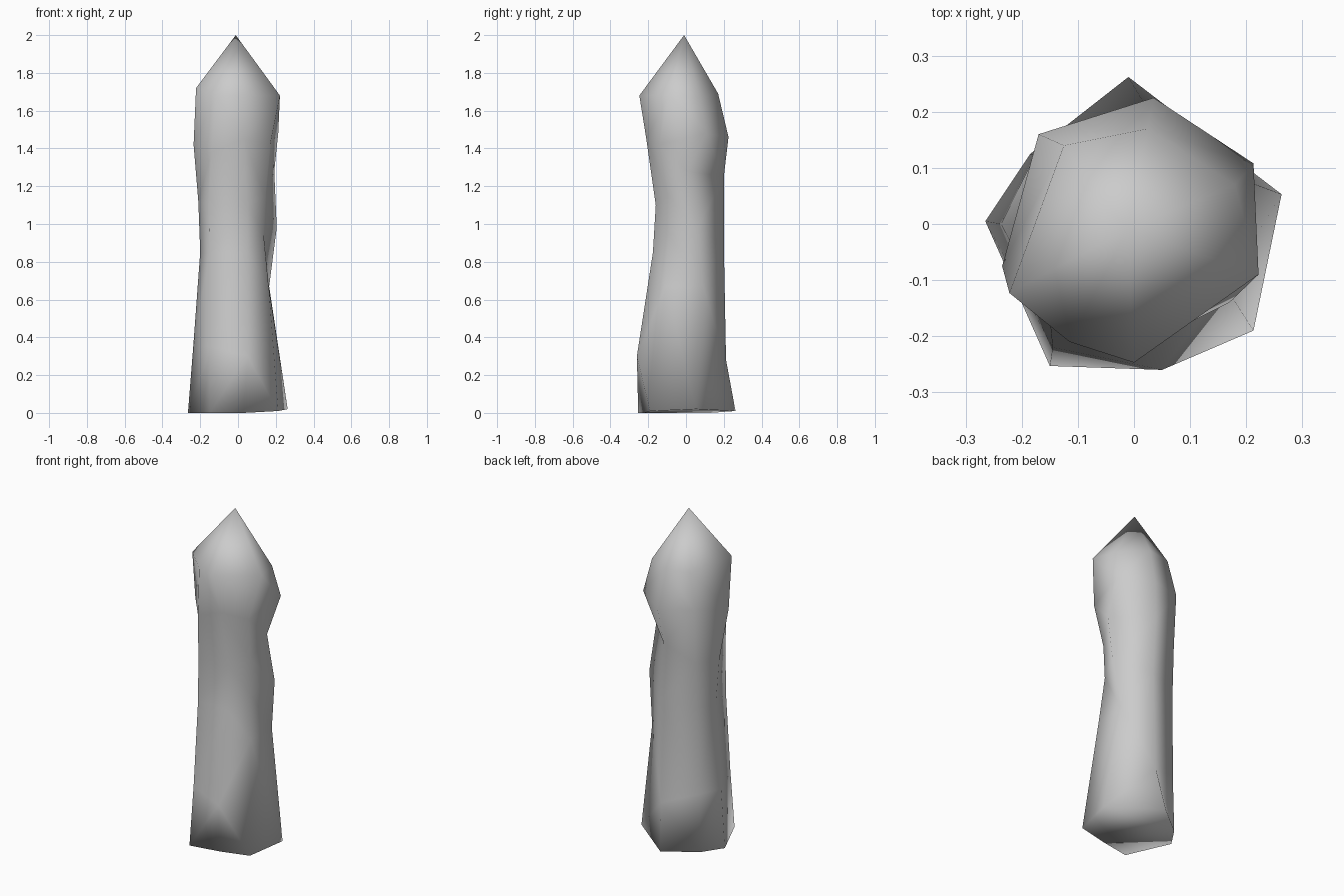
import bpy, bmesh

# Irregular stone pillar: stacked uneven rings of seven corners
# order per ring: west, south-west, south, south-east, east, north, north-west
rings = [
    [(-.265, .005, 0), (-.15, -.253, 0), (.03, -.222, 0), (.213, -.19, .01), (.263, .053, .02), (-.01, .262, .01), (-.185, .125, 0)],
    [(-.237, .0, .35), (-.145, -.22, .35), (.05, -.26, .3), (.162, -.11, .67), (.165, .09, .67), (.02, .212, .28), (-.175, .125, .35)],
    [(-.2, .0, .85), (-.15, -.17, .85), (.05, -.175, .85), (.135, -.09, .95), (.205, .06, .98), (.03, .2, .9), (-.165, .135, .88)],
    [(-.21, -.02, 1.12), (-.155, -.16, 1.1), (.05, -.16, 1.1), (.145, -.09, 1.15), (.192, .005, 1.28), (.01, .2, 1.25), (-.165, .145, 1.15)],
    [(-.235, -.075, 1.42), (-.14, -.185, 1.38), (.03, -.21, 1.45), (.17, -.14, 1.42), (.213, .108, 1.48), (.035, .225, 1.46), (-.17, .16, 1.48)],
    [(-.222, -.123, 1.72), (-.115, -.21, 1.68), (0, -.247, 1.68), (.222, -.09, 1.68), (.18, .07, 1.67), (.025, .17, 1.69), (-.125, .14, 1.69)],
]
n = 7

bm = bmesh.new()
loops = [[bm.verts.new(p) for p in ring] for ring in rings]
apex = bm.verts.new((-.012, -.01, 2))

# Walls
for low, high in zip(loops, loops[1:]):
    for i in range(n):
        j = (i + 1) % n
        bm.faces.new((low[i], low[j], high[j], high[i]))

# Pointed tip and base
for i in range(n):
    bm.faces.new((loops[-1][i], loops[-1][(i + 1) % n], apex))
bm.faces.new(loops[0][::-1])
bmesh.ops.triangulate(bm, faces=bm.faces[:])
bmesh.ops.recalc_face_normals(bm, faces=bm.faces[:])
for f in bm.faces:
    f.smooth = True

mesh = bpy.data.meshes.new("stone_pillar")
bm.to_mesh(mesh)
bm.free()
bpy.context.collection.objects.link(bpy.data.objects.new("stone_pillar", mesh))
